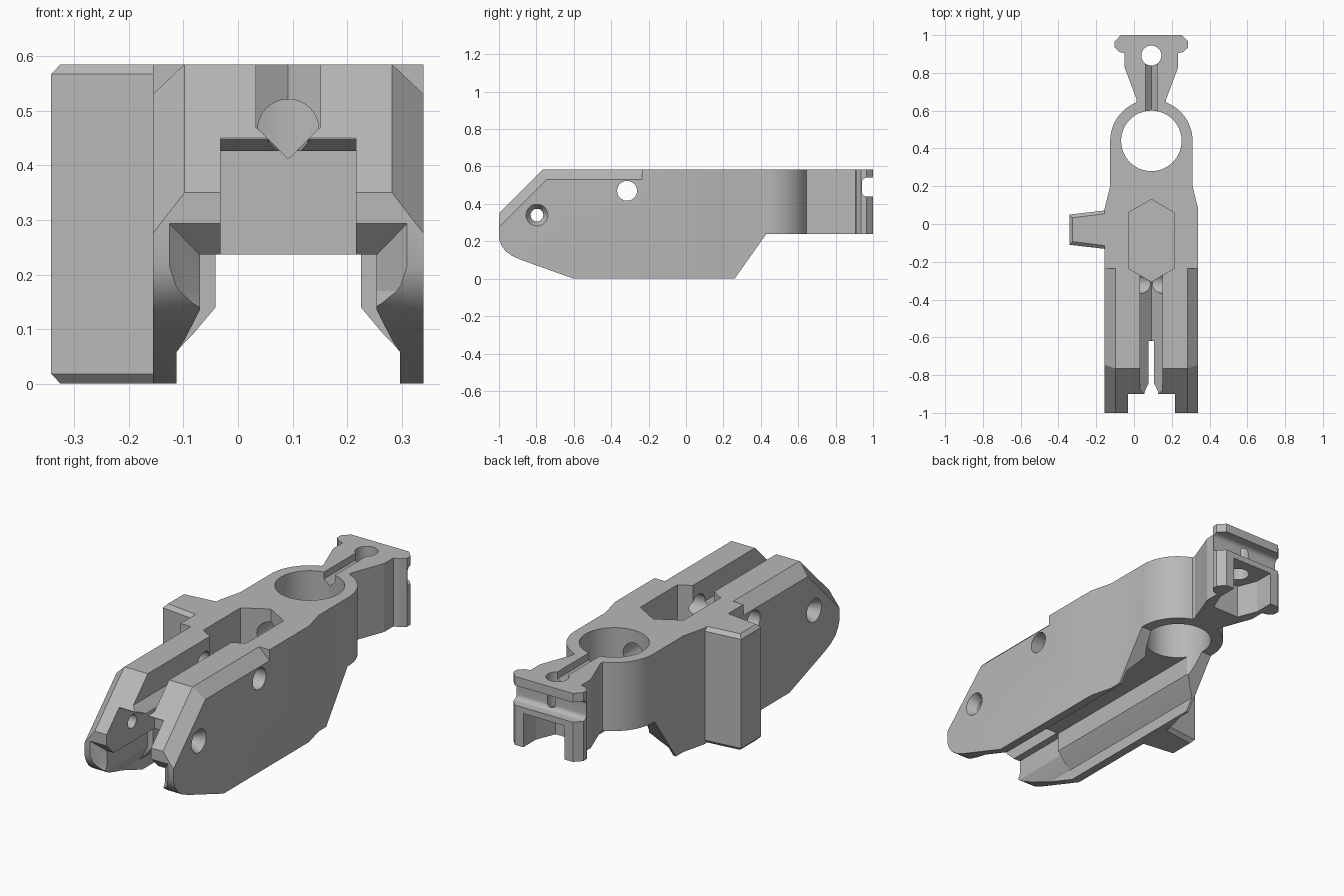
import bpy, bmesh
from math import sin, cos, pi, radians
from mathutils import Vector

if "Cube" in bpy.data.objects:
    bpy.data.objects.remove(bpy.data.objects["Cube"])

CX, TOP = 0.092, 0.585      # symmetry plane and top height
LOW = 0.237                 # ceiling of the lower channel

mat = bpy.data.materials.new("plain grey")
mat.use_nodes = True
mat.diffuse_color = (0.48, 0.48, 0.48, 1)
mat.node_tree.nodes["Principled BSDF"].inputs["Base Color"].default_value = (0.48, 0.48, 0.48, 1)


def loft(name, rings):
    """Closed solid through rings with equal point counts."""
    bm = bmesh.new()
    rows = [[bm.verts.new(p) for p in ring] for ring in rings]
    n = len(rows[0])
    for a, b in zip(rows, rows[1:]):
        for i in range(n):
            j = (i + 1) % n
            bm.faces.new((a[i], a[j], b[j], b[i]))
    bm.faces.new(rows[0])
    bm.faces.new(rows[-1])
    bmesh.ops.recalc_face_normals(bm, faces=bm.faces)
    mesh = bpy.data.meshes.new(name)
    bm.to_mesh(mesh)
    bm.free()
    mesh.materials.append(mat)
    obj = bpy.data.objects.new(name, mesh)
    bpy.context.collection.objects.link(obj)
    return obj


def prism(name, profile, axis, lo, hi):
    """Extrude a 2D profile along an axis."""
    place = {"x": lambda p, t: (t, p[0], p[1]),
             "y": lambda p, t: (p[0], t, p[1]),
             "z": lambda p, t: (p[0], p[1], t)}[axis]
    return loft(name, [[place(p, t) for p in profile] for t in (lo, hi)])


def arc(cx, cy, r, start=0, end=360, n=48):
    full = end - start == 360
    steps = n if full else n + 1
    return [(cx + r * cos(radians(start + (end - start) * i / n)),
             cy + r * sin(radians(start + (end - start) * i / n))) for i in range(steps)]


def mirrored(half):
    """Symmetric profile from (half width, other) points."""
    return [(CX + w, v) for w, v in half] + [(CX - w, v) for w, v in reversed(half) if w > 0]


def box(name, w, y0, y1, z0, z1):
    return prism(name, mirrored([(w, y0), (w, y1)]), "z", z0, z1)


def combine(target, tools, operation):
    for tool in tools:
        mod = target.modifiers.new("cut", "BOOLEAN")
        mod.operation, mod.solver, mod.object = operation, "EXACT", tool
        tool.hide_render = True
    bpy.context.view_layer.update()
    deps = bpy.context.evaluated_depsgraph_get()
    mesh = bpy.data.meshes.new_from_object(target.evaluated_get(deps))
    target.modifiers.clear()
    target.data = mesh
    for tool in tools:
        bpy.data.objects.remove(tool)


# Body: plan outline crossed with the side silhouette
ring_y = 0.44
right = [(0.248, -1), (0.248, 0.08), (0.218, 0.2)]
right += [(x, y) for x, y in arc(0, ring_y, 0.218, 0, 69, 20)]
right += [(0.078, 0.66), (0.142, 0.83), (0.142, 0.905), (0.168, 0.91),
          (0.195, 0.935), (0.195, 0.965), (0.162, 1)]
body = prism("main_body", mirrored(right), "z", -0.05, 0.65)
side = [(-1.1, 0.25), (-1.1, TOP - 0.335), (-0.765, TOP), (1.1, TOP), (1.1, 0.24),
        (0.43, 0.24), (0.26, 0), (-0.6, 0), (-0.88, 0.1)]
side += [(-0.93, 0.122), (-0.965, 0.147), (-0.988, 0.18), (-1, 0.215), (-1.02, 0.24)]
combine(body, [prism("side_silhouette", side, "x", -0.5, 0.7)], "INTERSECT")

cuts = []

# Long chamfers on the outer upper edges
for s in (-1, 1):
    rings = []
    for q, r, corner in (((-1.2, 0.075), (-1.2, 0.15), (-1.2, 0.25)),
                         ((-0.745, 0.53), (-0.765, TOP), (-0.78, 0.63)),
                         ((-0.235, 0.53), (-0.235, TOP), (-0.235, 0.63))):
        outer = Vector((CX + s * 0.248, *q))
        inner = Vector((CX + s * 0.19, *r))
        d = outer - inner
        rings.append([outer + d * 0.3, inner - d * 0.3, Vector((CX + s * 0.36, *corner))])
    cuts.append(loft("edge_chamfer", rings))

# Lower channel, its wider front part and the flared mouth
channel = [(0.205, -0.1), (0.205, 0.058), (0.19, 0.075), (0.175, 0.09),
           (0.133, 0.14), (0.133, LOW)]
cuts.append(prism("lower_channel", mirrored(channel), "y", -1.2, 0.6))
wide = [(0.205, -0.1), (0.205, 0.058), (0.19, 0.08), (0.162, 0.135), (0.162, LOW)]
cuts.append(prism("front_channel", mirrored(wide), "y", -1.2, -0.62))


def mouth(y, w, z):
    return [(x, y, v) for x, v in mirrored([(w * 0.8, 0.09), (w, 0.17), (w, z)])]


cuts.append(loft("flared_mouth", [mouth(-1.01, 0.227, 0.303), mouth(-0.94, 0.16, LOW - 0.003)]))

# Pocket between the arms, open to the front
cuts.append(box("arm_gap", 0.124, -1.2, -0.9, 0.2, 0.7))
pocket = [(-1.2, 0.2), (-1.2, 0.447), (-0.9, 0.447), (-0.86, 0.426), (-0.62, 0.426), (-0.62, 0.2)]
cuts.append(prism("arm_pocket", pocket, "x", CX - 0.124, CX + 0.124))

# Top groove with a pointed floor, and its entry
groove = [(0.059, 0.7), (0.059, 0.47), (0, 0.412)]
cuts.append(prism("top_groove", mirrored(groove), "y", -1.2, -0.2))
entry = [(0.036, -0.93), (0.036, -0.89), (0.019, -0.85)]
cuts.append(prism("groove_entry", mirrored(entry), "z", 0.35, 0.6))

# Six-sided pocket
hexagon = [(0, -0.305), (0.121, -0.235), (0.121, 0.06), (0, 0.13)]
cuts.append(prism("hex_pocket", mirrored(hexagon), "z", 0.3, 0.7))

# Teardrop passage from the pocket to the bore
drop = arc(CX, 0.465, 0.056, -45, 225, 32) + [(CX, 0.412)]
cuts.append(prism("teardrop_passage", drop, "y", -0.1, 0.4))

# Round bore, tail hole and tail groove
cuts.append(prism("round_bore", arc(CX, ring_y, 0.16, n=72), "z", -0.1, 0.7))
cuts.append(prism("tail_hole", arc(CX, 0.892, 0.053), "z", 0.1, 0.7))
tail_groove = [(0.03, 0.7), (0.03, 0.55), (0, 0.52)]
cuts.append(prism("tail_groove", mirrored(tail_groove), "y", 0.5, 0.88))

# Rear cross groove and the recess below it
slot = [(1.1, 0.44), (1.1, 0.54)] + arc(0.965, 0.515, 0.025, 90, 180, 8) \
    + arc(0.965, 0.465, 0.025, 180, 270, 8)
cuts.append(prism("rear_groove", slot, "x", -0.3, 0.5))
recess = [(0.075, 0.8), (0.115, 0.9), (0.115, 1.1)]
cuts.append(prism("rear_recess", mirrored(recess), "z", 0.1, 0.41))

# Cross holes, with countersinks on the front pair
cuts.append(prism("cross_hole", arc(-0.315, 0.47, 0.053), "x", -0.4, 0.6))
cuts.append(prism("front_hole", arc(-0.797, 0.34, 0.034), "x", -0.4, 0.6))
for s in (-1, 1):
    cuts.append(loft("countersink", [[(CX + s * d, y, z) for y, z in arc(-0.797, 0.34, r)]
                                     for d, r in ((0.255, 0.062), (0.205, 0.034))]))

combine(body, cuts, "DIFFERENCE")


# Side fin, tapered outward with bevelled ends
def fin_ring(z, inset):
    tip = -0.342 + inset
    return [(-0.15, -0.132 + inset, z), (tip, -0.11 + inset, z),
            (tip, 0.05 - inset, z), (-0.15, 0.072 - inset, z)]


fin = loft("side_fin", [fin_ring(0, 0.017), fin_ring(0.018, 0),
                        fin_ring(TOP - 0.018, 0), fin_ring(TOP, 0.017)])

# Smooth the round parts while keeping edges sharp
for obj in (body, fin):
    bpy.ops.object.select_all(action="DESELECT")
    obj.select_set(True)
    bpy.context.view_layer.objects.active = obj
    bpy.ops.object.shade_smooth_by_angle(angle=radians(20))
